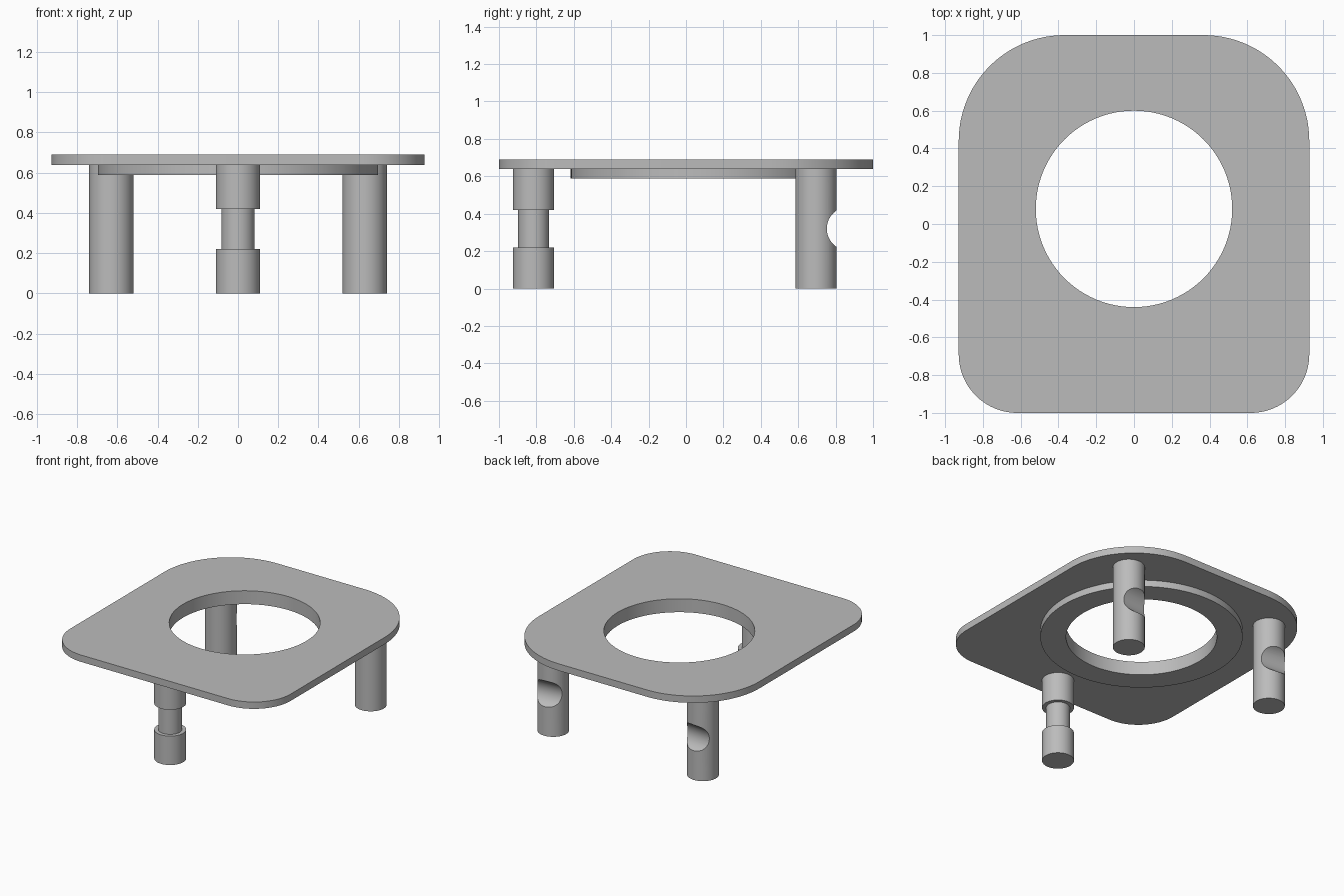
import bpy, bmesh, math

if "Cube" in bpy.data.objects:
    bpy.data.objects.remove(bpy.data.objects["Cube"])

grey = bpy.data.materials.new("plain grey")
grey.diffuse_color = (0.5, 0.5, 0.5, 1)
grey.use_nodes = True
grey.node_tree.nodes["Principled BSDF"].inputs["Base Color"].default_value = grey.diffuse_color

RING_Y = 0.08       # centre of the opening
HOLE_R = 0.52


def finish(name, bm):
    bmesh.ops.recalc_face_normals(bm, faces=bm.faces)
    me = bpy.data.meshes.new(name)
    bm.to_mesh(me)
    bm.free()
    me.materials.append(grey)
    ob = bpy.data.objects.new(name, me)
    bpy.context.collection.objects.link(ob)
    return ob


def smooth(ob):
    bpy.ops.object.select_all(action='DESELECT')
    ob.select_set(True)
    bpy.context.view_layer.objects.active = ob
    bpy.ops.object.shade_smooth_by_angle(angle=math.radians(30))


def arc(cx, cy, r, a0, a1, n):
    return [(cx + r * math.cos(math.radians(a0 + (a1 - a0) * i / n)),
             cy + r * math.sin(math.radians(a0 + (a1 - a0) * i / n))) for i in range(n + 1)]


def slab(name, outline, hole, z0, z1):
    """Flat outline with a hole, extruded upward."""
    bm = bmesh.new()
    edges = []
    for loop in (outline, hole):
        vs = [bm.verts.new((x, y, z0)) for x, y in loop]
        edges += [bm.edges.new((vs[i - 1], vs[i])) for i in range(len(vs))]
    bmesh.ops.triangle_fill(bm, edges=edges, use_beauty=True, normal=(0, 0, 1))
    ext = bmesh.ops.extrude_face_region(bm, geom=bm.faces[:], use_keep_orig=True)
    top = [g for g in ext["geom"] if isinstance(g, bmesh.types.BMVert)]
    bmesh.ops.translate(bm, verts=top, vec=(0, 0, z1 - z0))
    ob = finish(name, bm)
    smooth(ob)
    return ob


def turned(name, profile, x, y, n=64):
    """Closed solid of revolution from (radius, z) pairs."""
    bm = bmesh.new()
    rings = [[bm.verts.new((x + r * math.cos(2 * math.pi * i / n),
                            y + r * math.sin(2 * math.pi * i / n), z)) for i in range(n)]
             for r, z in profile]
    for a, b in zip(rings, rings[1:]):
        for i in range(n):
            bm.faces.new((a[i - 1], a[i], b[i], b[i - 1]))
    bm.faces.new(rings[0])
    bm.faces.new(rings[-1])
    return finish(name, bm)


# Top plate: large radii at the back, small radii at the front
W, RB, RF = 0.928, 0.56, 0.31
outline = (arc(W - RB, 1 - RB, RB, 0, 90, 24) + arc(RB - W, 1 - RB, RB, 90, 180, 24)
           + arc(RF - W, RF - 1, RF, 180, 270, 20) + arc(W - RF, RF - 1, RF, 270, 360, 20))
hole = arc(0, RING_Y, HOLE_R, 0, 360, 96)[:-1]
slab("top_plate", outline, hole, 0.638, 0.69)

# Ring below the plate around the opening
slab("under_ring", arc(0, RING_Y, 0.697, 0, 360, 96)[:-1], hole, 0.588, 0.638)

# Front leg with a turned groove
smooth(turned("front_leg", [(0.11, 0), (0.11, 0.22), (0.082, 0.22), (0.082, 0.42),
                            (0.11, 0.42), (0.11, 0.638)], 0, -0.815))

# Back legs, each with a round notch cut across the rear face
for side, word in ((-1, "left"), (1, "right")):
    x, y = side * 0.63, 0.695
    leg = turned(word + "_back_leg", [(0.11, 0), (0.11, 0.638)], x, y)
    cutter = turned("notch_cutter", [(0.11, -0.3), (0.11, 0.3)], 0, 0)
    cutter.rotation_euler = (0, math.pi / 2, side * math.radians(5))
    cutter.location = (x, y + 0.16, 0.32)
    cutter.hide_render = True
    mod = leg.modifiers.new("notch", 'BOOLEAN')
    mod.object = cutter
    mod.operation = 'DIFFERENCE'
    mod.solver = 'EXACT'
    bpy.ops.object.select_all(action='DESELECT')
    leg.select_set(True)
    bpy.context.view_layer.objects.active = leg
    bpy.ops.object.modifier_apply(modifier=mod.name)
    bpy.data.objects.remove(cutter)
    smooth(leg)
